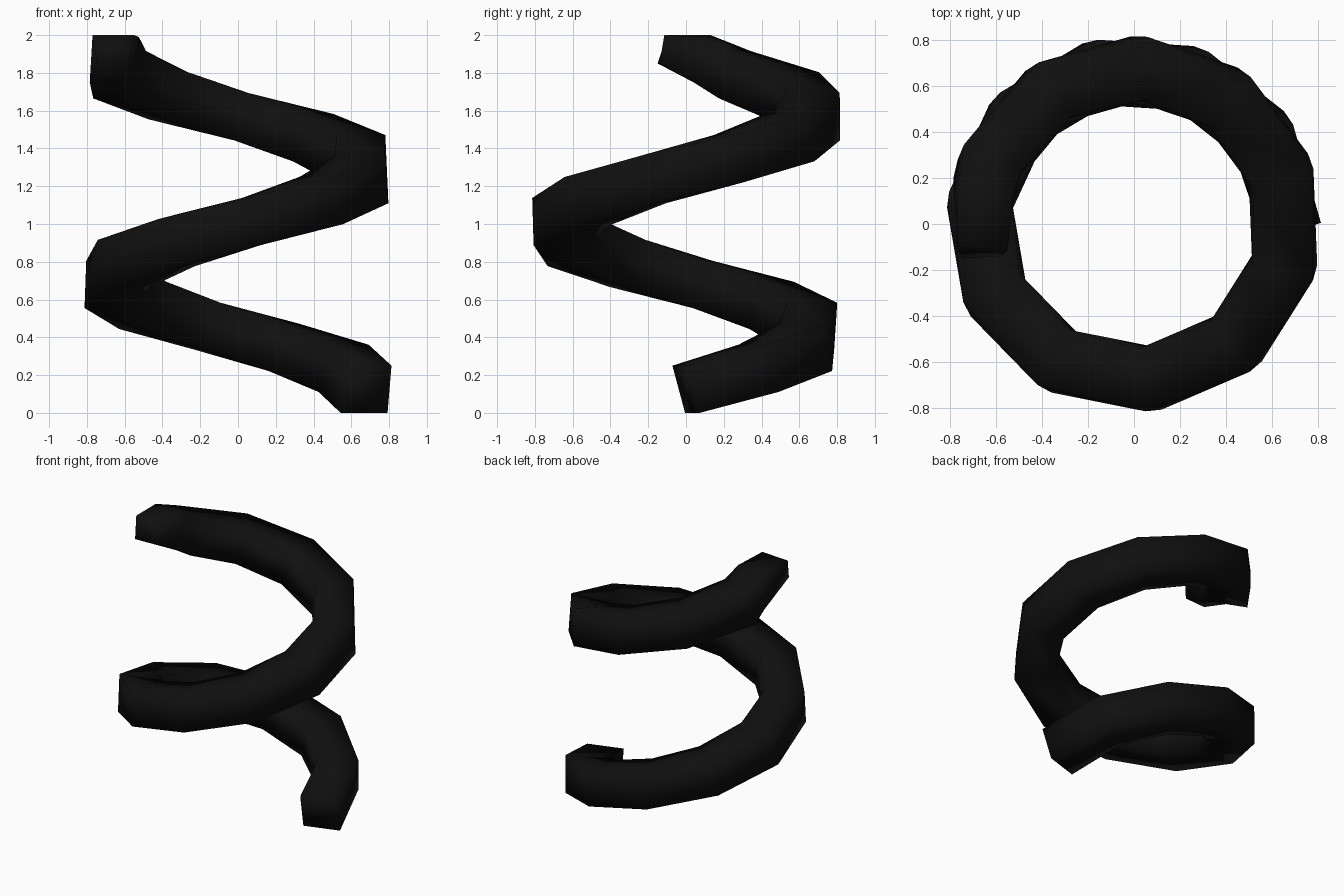
import bpy, bmesh, math
from mathutils import Vector

if "Cube" in bpy.data.objects:
    bpy.data.objects.remove(bpy.data.objects["Cube"])

STEP = math.radians(34.5)   # angle between coil rings
RISE = 0.111                # climb per ring
RADIUS = 0.678              # coil centre line
HALF_W, HALF_H, LEAN = 0.137, 0.125, 0.035

black = bpy.data.materials.new("black")
black.diffuse_color = (0.005, 0.005, 0.005, 1)
black.use_nodes = True
black.node_tree.nodes["Principled BSDF"].inputs["Base Color"].default_value = black.diffuse_color

CORNERS = [(1, 1), (-1, 1), (-1, -1), (1, -1)]  # (outward, up)


def square_ring(angle, z, facing, half_w):
    """Four corners of the square tube, square to the climbing path."""
    centre = Vector((RADIUS * math.cos(angle), RADIUS * math.sin(angle), z))
    out = Vector((math.cos(facing), math.sin(facing), 0))
    along = Vector((-math.sin(facing), math.cos(facing), 0))
    up = Vector((0, 0, HALF_H)) - along * LEAN
    return [centre + out * half_w * o + up * u for o, u in CORNERS]


# Coil rings; the first one is square to the first segment
rings = []
for i in range(16):
    a = i * STEP
    facing, w = (a + STEP / 2, 0.13) if i == 0 else (a, HALF_W)
    rings.append(square_ring(a, 0.125 + i * RISE, facing, w))

# Upper tip: levels off and flattens
rings.append([(-.77, .13, 2), (-.525, .13, 1.99), (-.54, .04, 1.75), (-.785, .20, 1.75)])
rings.append([(-.77, -.10, 2), (-.55, -.115, 2), (-.575, -.14, 1.85), (-.745, -.15, 1.85)])

# Skin the rings and cap both ends
bm = bmesh.new()
loops = [[bm.verts.new(p) for p in ring] for ring in rings]
for a, b in zip(loops, loops[1:]):
    for k in range(4):
        n = (k + 1) % 4
        bm.faces.new((a[k], a[n], b[n], b[k]))
bm.faces.new(loops[0])
bm.faces.new(loops[-1])
bmesh.ops.recalc_face_normals(bm, faces=bm.faces[:])
for f in bm.faces:
    f.smooth = True

mesh = bpy.data.meshes.new("spiral_coil")
bm.to_mesh(mesh)
bm.free()
mesh.materials.append(black)
coil = bpy.data.objects.new("spiral_coil", mesh)
bpy.context.collection.objects.link(coil)
